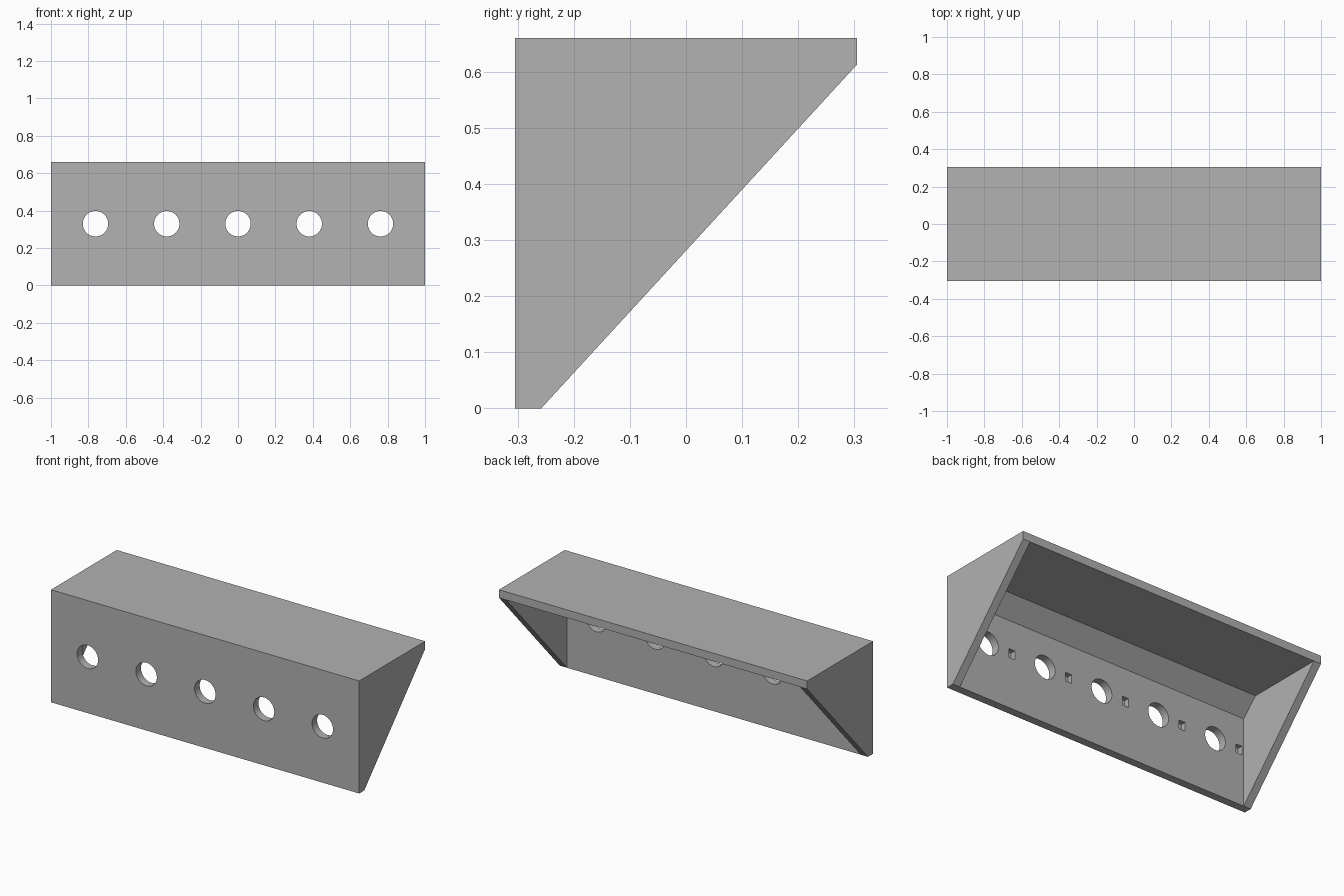
import bpy, bmesh, math
from mathutils import Matrix

if "Cube" in bpy.data.objects:
    bpy.data.objects.remove(bpy.data.objects["Cube"], do_unlink=True)

LENGTH, DEPTH, HEIGHT = 2.0, 0.61, 0.66
WALL = 0.047          # panel thickness
FILLET = 0.095        # sloped strip inside the corner
FRONT, BACK = -DEPTH / 2, DEPTH / 2
PITCH, HOLE_R, HOLE_Z = 0.381, 0.068, 0.33

grey = bpy.data.materials.new("light_grey")
grey.use_nodes = True
colour = (0.445, 0.445, 0.445, 1)
grey.diffuse_color = colour
grey.node_tree.nodes["Principled BSDF"].inputs["Base Color"].default_value = colour


def add_object(name, bm):
    bmesh.ops.recalc_face_normals(bm, faces=bm.faces)
    mesh = bpy.data.meshes.new(name)
    bm.to_mesh(mesh)
    bm.free()
    mesh.materials.append(grey)
    obj = bpy.data.objects.new(name, mesh)
    bpy.context.collection.objects.link(obj)
    return obj


def prism(name, profile, width):
    """Extrude a (y, z) profile along x, centred on x = 0."""
    bm = bmesh.new()
    face = bm.faces.new([bm.verts.new((-width / 2, y, z)) for y, z in profile])
    out = bmesh.ops.extrude_face_region(bm, geom=[face])
    verts = [v for v in out["geom"] if isinstance(v, bmesh.types.BMVert)]
    bmesh.ops.translate(bm, verts=verts, vec=(width, 0, 0))
    return add_object(name, bm)


def cut(target, cutter):
    cutter.hide_render = True
    mod = target.modifiers.new("cut", "BOOLEAN")
    mod.operation, mod.solver, mod.object = "DIFFERENCE", "EXACT", cutter
    bpy.ops.object.select_all(action="DESELECT")
    bpy.context.view_layer.objects.active = target
    target.select_set(True)
    bpy.ops.object.modifier_apply(modifier=mod.name)
    bpy.data.objects.remove(cutter, do_unlink=True)


# Solid bracket with sloping ends
inner_y, inner_z = FRONT + WALL, HEIGHT - WALL
shelf = prism("shelf_bracket", [(FRONT, 0), (inner_y, 0), (BACK, inner_z),
                                (BACK, HEIGHT), (FRONT, HEIGHT)], LENGTH)

# Hollow behind the front panel, below the top and between the ends
cut(shelf, prism("hollow_cutter", [(inner_y, -0.1), (inner_y, inner_z - FILLET),
                                   (inner_y + FILLET, inner_z), (BACK + 0.1, inner_z),
                                   (BACK + 0.1, -0.1)], LENGTH - 2 * WALL))

# Round through holes, and shallow square slots on the back of the front panel
bm = bmesh.new()
for i in range(-2, 3):
    x = i * PITCH
    turn = Matrix.Rotation(math.pi / 2, 4, "X")
    bmesh.ops.create_cone(bm, cap_ends=True, segments=48, radius1=HOLE_R, radius2=HOLE_R,
                          depth=0.2, matrix=Matrix.Translation((x, FRONT + 0.02, HOLE_Z)) @ turn)
    slot = Matrix.Translation((x - 0.159, inner_y, HOLE_Z - 0.005))
    bmesh.ops.create_cube(bm, size=1, matrix=slot @ Matrix.Diagonal((0.04, 0.06, 0.052, 1)))
cut(shelf, add_object("hole_cutter", bm))

# Smooth hole walls, sharp panel edges
bpy.ops.object.shade_smooth_by_angle(angle=math.radians(30))
